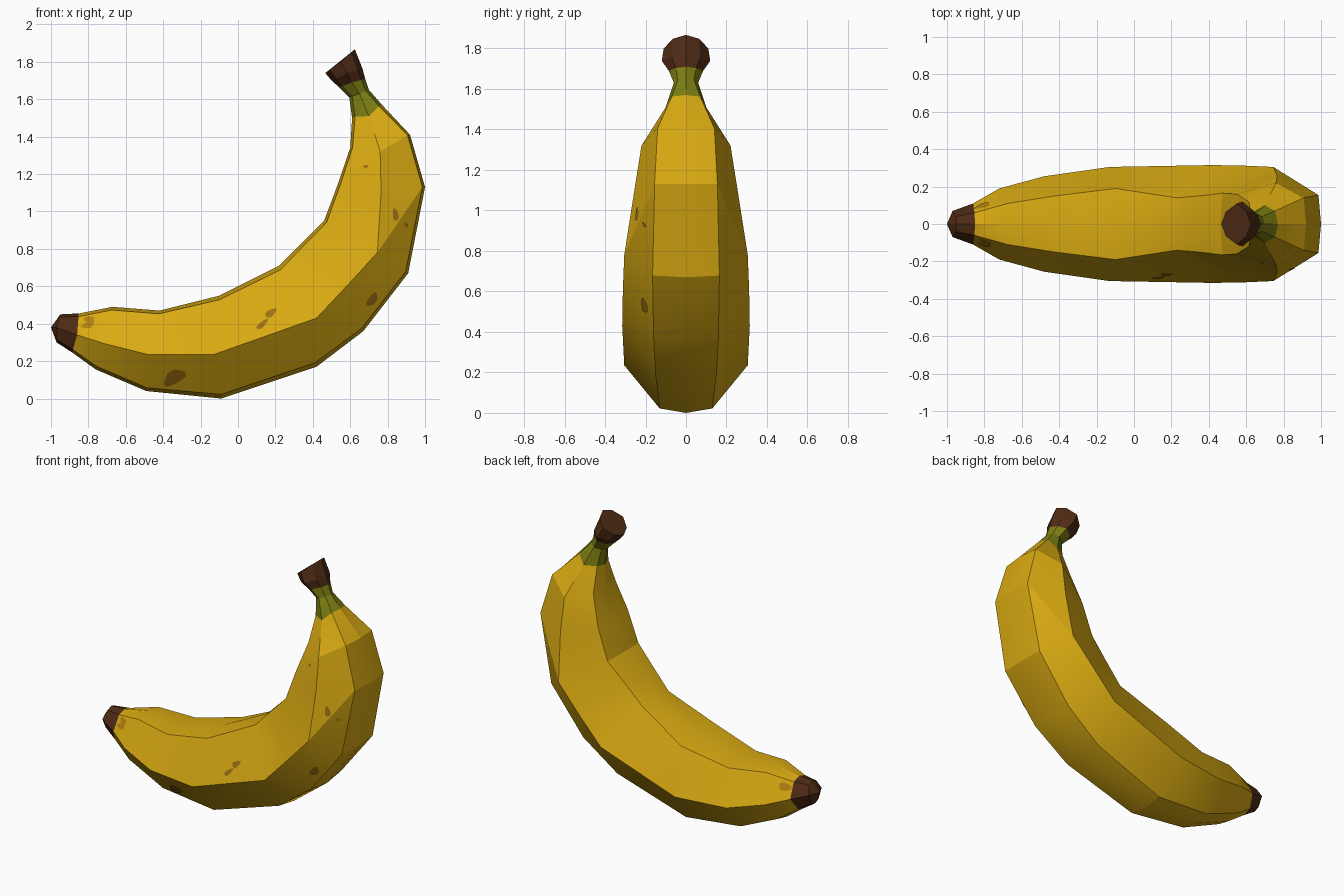
import bpy, bmesh, math
from mathutils import Vector
from mathutils.bvhtree import BVHTree

if "Cube" in bpy.data.objects:
    bpy.data.objects.remove(bpy.data.objects["Cube"])


def material(name, rgb):
    m = bpy.data.materials.new(name)
    m.diffuse_color = (*rgb, 1)
    m.use_nodes = True
    m.node_tree.nodes["Principled BSDF"].inputs["Base Color"].default_value = m.diffuse_color
    return m


YELLOW = material("ripe yellow", (0.69, 0.40, 0.006))
GREEN = material("stem green", (0.20, 0.21, 0.006))
BROWN = material("dark brown", (0.078, 0.024, 0.007))
SPOT = material("spot brown", (0.33, 0.165, 0.006))
TAN = material("bruise tan", (0.46, 0.22, 0.006))

# Cross-sections: inner x,z | outer x,z | side ridge x,z | half width at ridge, inner, outer | corner inset
RINGS = [
    (-.95, .45, -.97, .30, -.97, .38, .07, .04, .04, .10),
    (-.85, .455, -.885, .245, -.86, .34, .11, .06, .06, .08),
    (-.67, .49, -.76, .155, -.72, .295, .19, .11, .09, .05),
    (-.42, .47, -.49, .04, -.48, .235, .255, .15, .11, .04),
    (-.10, .55, -.09, .00, -.13, .235, .305, .19, .13, .04),
    (.22, .71, .42, .17, .42, .43, .315, .14, .15, .04),
    (.34, .83, .67, .36, .585, .605, .312, .15, .16, .03),
    (.46, .95, .91, .67, .745, .78, .305, .165, .165, .03),
    (.535, 1.15, 1.0, 1.13, .765, 1.10, .255, .16, .155, .03),
    (.60, 1.34, .92, 1.41, .76, 1.32, .22, .12, .14, .04),
    (.61, 1.50, .77, 1.57, .70, 1.51, .10, .06, .07, .10),
    (.595, 1.61, .70, 1.65, .65, 1.63, .06, .035, .04, .15),
    (.54, 1.665, .68, 1.71, .61, 1.69, .085, .05, .05, .15),
    (.50, 1.70, .665, 1.765, .58, 1.74, .12, .07, .07, .15),
    (.467, 1.74, .625, 1.867, .55, 1.80, .11, .065, .065, .15),
]


def ring_points(r):
    ix, iz, ox, oz, rx, rz, w, wi, wo, t = r
    i, o = Vector((ix, 0, iz)), Vector((ox, 0, oz))
    ic, oc, y = i.lerp(o, t), o.lerp(i, t), Vector((0, 1, 0))
    ridge = Vector((rx, 0, rz))
    return [i, ic + y * wi, ridge + y * w, oc + y * wo,
            o, oc - y * wo, ridge - y * w, ic - y * wi]


def make_object(name, bm, mats):
    me = bpy.data.meshes.new(name)
    bm.to_mesh(me)
    ob = bpy.data.objects.new(name, me)
    bpy.context.collection.objects.link(ob)
    for m in mats:
        me.materials.append(m)
    return ob


def loft(name, rings, mat, start_tip=None, end_cap=False):
    bm = bmesh.new()
    loops = [[bm.verts.new(p) for p in ring_points(r)] for r in rings]
    for a, b in zip(loops, loops[1:]):
        for k in range(8):
            n = (k + 1) % 8
            bm.faces.new((a[k], a[n], b[n], b[k]))
    if start_tip:
        tip = bm.verts.new(start_tip)
        for k in range(8):
            bm.faces.new((loops[0][(k + 1) % 8], loops[0][k], tip))
    if end_cap:
        bm.faces.new(loops[-1])
    # Outward direction: outer edge faces must point away from the inner edge
    bm.normal_update()
    f = next(f for f in loops[0][4].link_faces if loops[1][4] in f.verts)
    if f.normal.dot(loops[0][4].co - loops[0][0].co) < 0:
        bmesh.ops.reverse_faces(bm, faces=bm.faces)
    bmesh.ops.triangulate(bm, faces=[f for f in bm.faces if len(f.verts) == 4])
    tree = BVHTree.FromBMesh(bm)
    ob = make_object(name, bm, [mat])
    bm.free()
    bpy.ops.object.select_all(action='DESELECT')
    ob.select_set(True)
    bpy.context.view_layer.objects.active = ob
    bpy.ops.object.shade_smooth_by_angle(angle=math.radians(20))
    return tree


# Fruit parts
loft("blossom_tip", RINGS[:2], BROWN, start_tip=(-1.0, 0, .38))
body = loft("banana_body", RINGS[1:11], YELLOW)
loft("stem_neck", RINGS[10:13], GREEN)
loft("stem_end", RINGS[12:], BROWN, end_cap=True)


def spot(name, x, z, a, b, tilt, mat, side=-1):
    """Thin irregular blotch laid on the peel."""
    bm = bmesh.new()
    c, s = math.cos(math.radians(tilt)), math.sin(math.radians(tilt))

    def land(u, v):
        px, pz = x + u * c - v * s, z + u * s + v * c
        hit, nor, _, _ = body.ray_cast(Vector((px, side * 2, pz)), Vector((0, -side, 0)))
        return bm.verts.new(hit + nor * .005) if hit else None

    centre = land(0, 0)
    rim = []
    for k in range(10):
        t = k * math.tau / 10
        j = 1 + .14 * math.sin(3 * t + x * 9)
        rim.append(land(a * j * math.cos(t), b * j * math.sin(t)))
    for p, q in zip(rim, rim[1:] + rim[:1]):
        if centre and p and q:
            bm.faces.new((centre, p, q) if side < 0 else (centre, q, p))
    make_object(name, bm, [mat])
    bm.free()


# Ripeness spots on the front: x, z, half length, half height, tilt
SPOTS = [(-.34, .115, .065, .036, 30), (.13, .395, .04, .014, 42), (.175, .455, .035, .018, 35),
         (.715, .53, .042, .022, 55), (.84, .98, .034, .016, 100), (.895, .93, .014, .008, 120),
         (.685, 1.24, .012, .010, 0)]
for n, sp in enumerate(SPOTS):
    spot(f"peel_spot_{n + 1}", *sp, SPOT)
# Bruises beside the blossom tip
spot("tip_bruise_front", -.81, .405, .05, .032, 10, TAN)
spot("tip_bruise_back", -.81, .405, .04, .022, 10, TAN, side=1)
